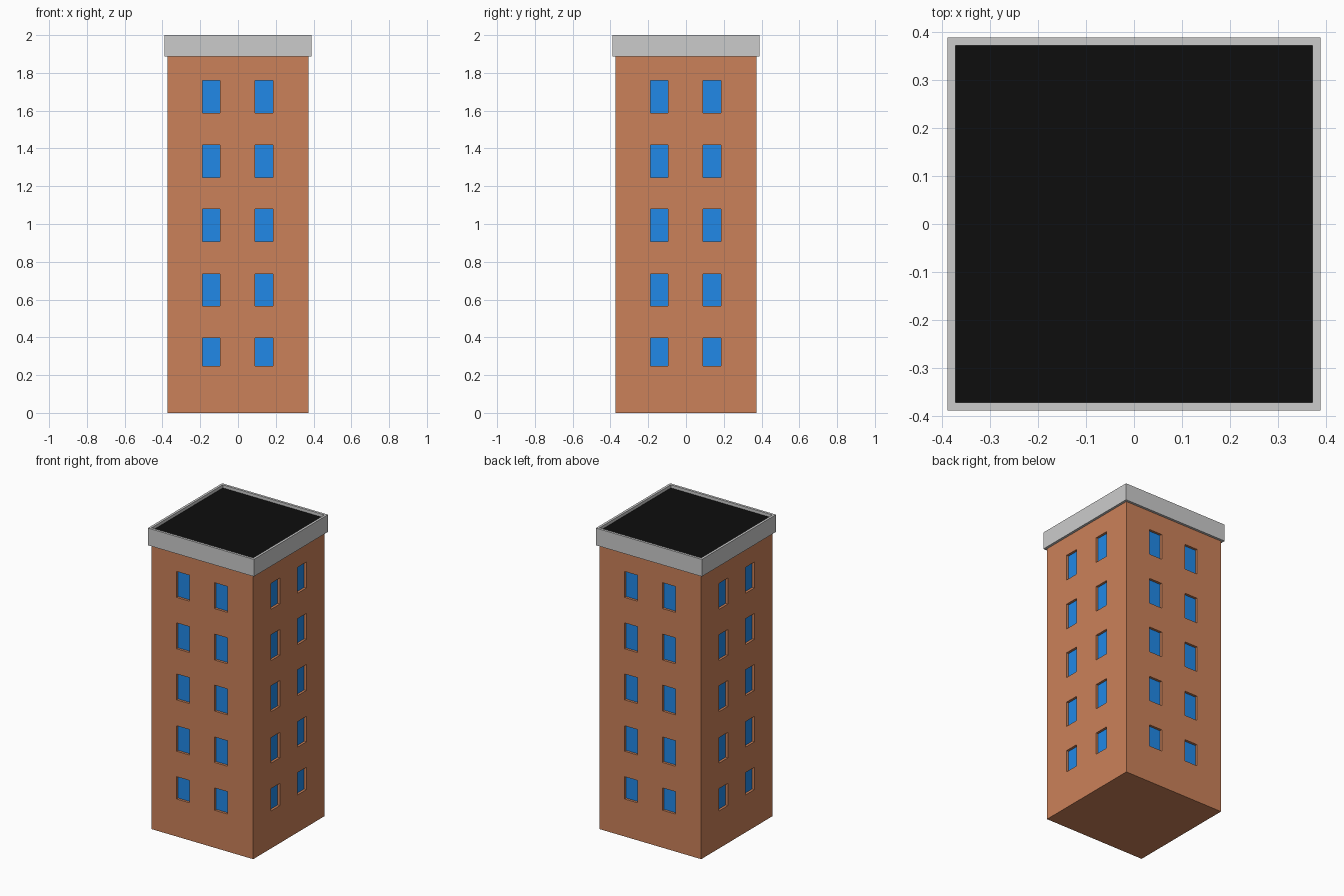
import bpy, bmesh
from math import pi
from mathutils import Matrix, Vector

if "Cube" in bpy.data.objects:
    bpy.data.objects.remove(bpy.data.objects["Cube"])

BODY, RIM = 0.373, 0.389          # half widths of walls and parapet
EAVES, ROOF, TOP = 1.886, 1.98, 2.0
RECESS = 0.016
COLS = [-BODY, -0.189, -0.094, 0.089, 0.184, BODY]
ROWS = [0, 0.249, 0.397, 0.566, 0.735, 0.907, 1.079, 1.246, 1.418, 1.587, 1.759, EAVES]


def material(name, rgb):
    m = bpy.data.materials.new(name)
    m.diffuse_color = (*rgb, 1)
    m.use_nodes = True
    m.node_tree.nodes["Principled BSDF"].inputs["Base Color"].default_value = m.diffuse_color
    return m


def finish(name, bm, *mats):
    bmesh.ops.remove_doubles(bm, verts=bm.verts, dist=1e-5)
    me = bpy.data.meshes.new(name)
    bm.to_mesh(me)
    bm.free()
    for m in mats:
        me.materials.append(m)
    ob = bpy.data.objects.new(name, me)
    bpy.context.collection.objects.link(ob)
    return ob


def square(bm, half, z):
    return [bm.verts.new((x * half, y * half, z))
            for x, y in ((-1, -1), (1, -1), (1, 1), (-1, 1))]


brick = material("brick", (0.6, 0.22, 0.1))
glass = material("glass", (0.015, 0.25, 0.8))
tar = material("tar", (0.004, 0.004, 0.004))

# Walls: one gridded side turned four times, odd cells are windows
bm = bmesh.new()
windows = []
for side in range(4):
    turn = Matrix.Rotation(side * pi / 2, 3, 'Z')
    for i in range(len(COLS) - 1):
        for j in range(len(ROWS) - 1):
            (x0, x1), (z0, z1) = COLS[i:i + 2], ROWS[j:j + 2]
            f = bm.faces.new([bm.verts.new(turn @ Vector((x, -BODY, z)))
                              for x, z in ((x0, z0), (x1, z0), (x1, z1), (x0, z1))])
            if i % 2 and j % 2:
                windows.append(f)
bm.faces.new(square(bm, BODY, 0)[::-1])
bm.faces.new(square(bm, BODY, EAVES))
bmesh.ops.remove_doubles(bm, verts=bm.verts, dist=1e-5)
bm.normal_update()
# Recess the window panes
bmesh.ops.inset_individual(bm, faces=windows, thickness=0, depth=-RECESS)
for f in windows:
    f.material_index = 1
me = bpy.data.meshes.new("walls")
bm.to_mesh(me)
bm.free()
me.materials.append(brick)
me.materials.append(glass)
bpy.context.collection.objects.link(bpy.data.objects.new("walls", me))

# Parapet: square ring around the roof
bm = bmesh.new()
loops = [square(bm, h, z) for h, z in
         ((RIM, EAVES), (RIM, TOP), (BODY, TOP), (BODY, EAVES))]
for a, b in zip(loops, loops[1:] + loops[:1]):
    for k in range(4):
        n = (k + 1) % 4
        bm.faces.new((a[k], a[n], b[n], b[k]))
finish("parapet", bm)

# Flat roof deck just below the parapet top
bm = bmesh.new()
bm.faces.new(square(bm, BODY, ROOF))
finish("roof_deck", bm, tar)
